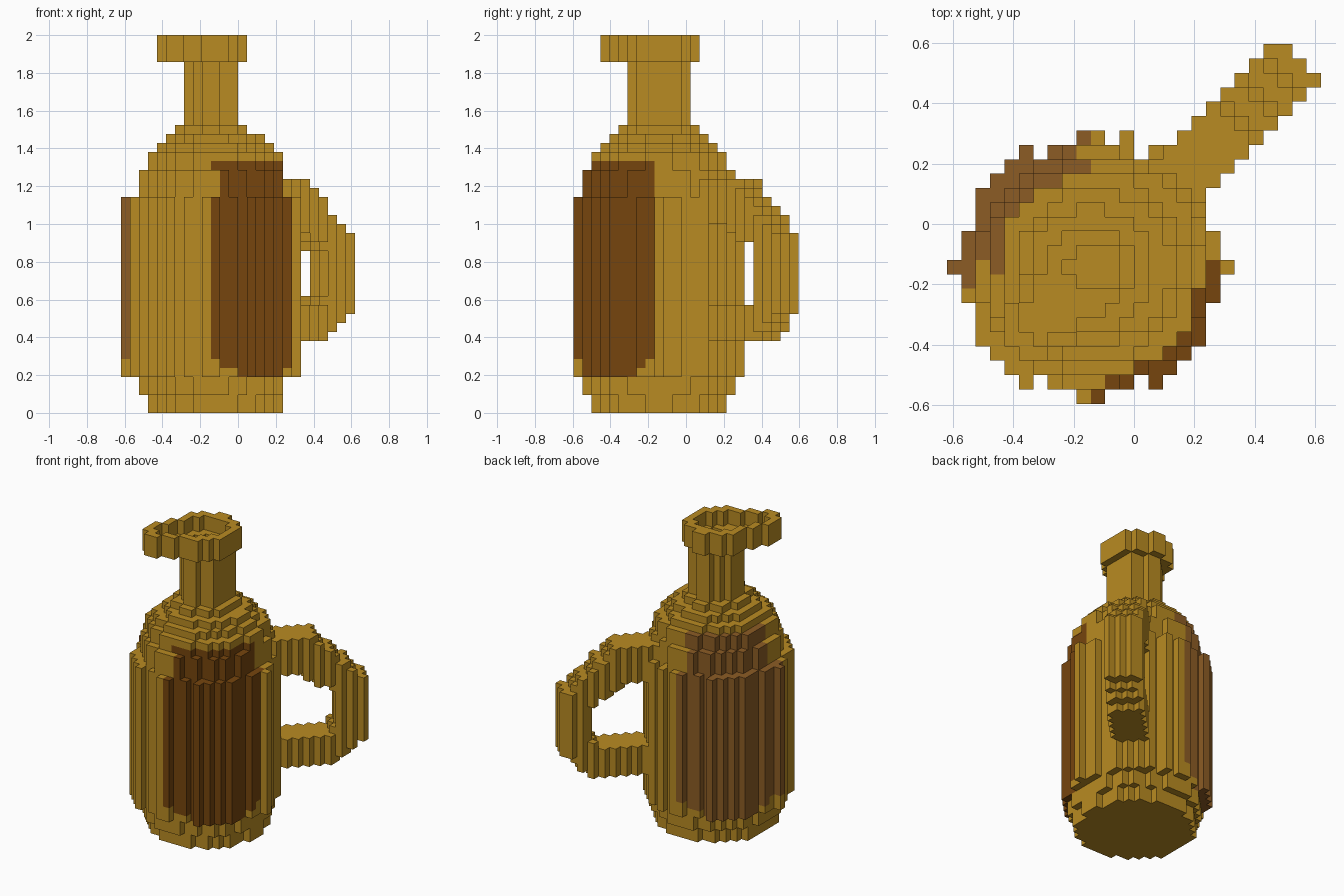
import bpy
import bmesh
from math import hypot

if "Cube" in bpy.data.objects:
    bpy.data.objects.remove(bpy.data.objects["Cube"], do_unlink=True)

V = 2 / 42                      # edge length of one block
NX, NY = 26, 25                 # blocks across and deep
CX, CY = 10.2, 9.5              # vertical axis of the bottle, in blocks
GOLD, DARK, LIGHT = 0, 1, 2


def make_material(name, rgb):
    m = bpy.data.materials.new(name)
    m.use_nodes = True
    m.diffuse_color = (*rgb, 1)
    m.node_tree.nodes["Principled BSDF"].inputs["Base Color"].default_value = (*rgb, 1)
    return m


materials = [make_material("golden glaze", (0.485, 0.258, 0.016)),
             make_material("dark brown patch", (0.180, 0.059, 0.004)),
             make_material("warm brown patch", (0.265, 0.107, 0.018))]


def diagonal(i, j, cx=CX):
    """Distance along the handle direction, and across it."""
    x, y = i + 0.5 - cx, j + 0.5 - CY
    return (x + y) / 2 ** 0.5, (y - x) / 2 ** 0.5


def layer(test, z0, z1):
    return {(i, j, k) for i in range(NX) for j in range(NY) if test(i, j)
            for k in range(z0, z1)}


def disc(r, z0, z1):
    return layer(lambda i, j: hypot(i + 0.5 - CX, j + 0.5 - CY) < r, z0, z1)


# Ribbed belly: first and last block of each row, front to back
ROWS = [(9, 10), (5, 14), (4, 15), (3, 16), (2, 17), (2, 17), (2, 17), (1, 18),
        (1, 18), (0, 19), (1, 18), (1, 18), (2, 17), (2, 17), (2, 17), (3, 16),
        (4, 15), (5, 14), (9, 12)]
GROOVES = {(6, 1), (13, 1), (6, 17), (13, 17), (11, 18)}


def in_belly(i, j):
    return j < len(ROWS) and ROWS[j][0] <= i <= ROWS[j][1] and (i, j) not in GROOVES


base = disc(7.5, 0, 2) | disc(8.2, 2, 4)
belly = layer(in_belly, 4, 24)
shoulder = set()
for r, z0, z1 in [(8.2, 24, 27), (7.5, 27, 29), (6.5, 29, 30), (5.4, 30, 31), (4.2, 31, 32)]:
    shoulder |= disc(r, z0, z1)
neck = disc(3.2, 32, 39) - disc(1.7, 34, 39)


# Pouring rim: a ring drawn out into a spout opposite the handle
def spout(length, width, taper):
    def test(i, j):
        s, p = diagonal(i, j)
        return 0 <= -s < length and abs(p) < width + taper * s
    return test


rim = disc(4.2, 39, 42) | layer(spout(7.7, 4.7, 0.43), 39, 42)
rim -= disc(2.7, 40, 42) | layer(spout(6.2, 3.2, 0.35), 40, 42) | disc(1.7, 39, 42)

# Handle: (reach, lowest block, highest block, gap start, gap end)
PROFILE = [(12.8, 8, 25, 12, 20), (13.9, 8, 25, 12, 19), (14.9, 8, 24, 12, 18),
           (16.2, 8, 23, 12, 18), (16.9, 8, 22, 13, 17), (18.3, 9, 21, 0, -1),
           (19.0, 10, 20, 0, -1), (20.5, 11, 19, 0, -1)]
handle = set()
for i in range(NX):
    for j in range(NY):
        s, p = diagonal(i, j, 10)
        if s < 7 or abs(p) > 2.1:
            continue
        for reach, low, high, gap0, gap1 in PROFILE:
            if s < reach:
                handle |= {(i, j, k) for k in range(low, high + 1)
                           if not gap0 <= k <= gap1}
                break
handle -= base | belly | shoulder

parts = {"base": base, "belly": belly, "shoulder": shoulder, "neck": neck,
         "pouring_rim": rim, "handle": handle}
solid = set().union(*parts.values())


def patch_colour(i, j, k):
    """Rounded brown patches on the two sides of the bottle."""
    s, p = diagonal(i, j, 10)
    if abs(p) < 3.5 or not 4 <= k <= 28:
        return GOLD
    reach = {4: 3.5, 5: 4.9}.get(k, 6.2 if k < 24 else 5.2)
    if p < 0:
        return DARK if abs(s) < reach and k <= 27 else GOLD
    return LIGHT if -reach - (0.6 if 5 < k < 24 else 0) < s < reach else GOLD


# Corner offsets of each block side, counter-clockwise seen from outside
SIDES = {}
for axis in range(3):
    for sign in (0, 1):
        quad = []
        for a, b in ((0, 0), (1, 0), (1, 1), (0, 1)):
            c = [0, 0, 0]
            c[axis], c[(axis + 1) % 3], c[(axis + 2) % 3] = sign, a, b
            quad.append(tuple(c))
        normal = [0, 0, 0]
        normal[axis] = 2 * sign - 1
        SIDES[tuple(normal)] = quad if sign else quad[::-1]


def build(name, cells):
    """Skin the outward block sides of one part."""
    bm = bmesh.new()
    verts = {}
    for i, j, k in sorted(cells):
        colour = patch_colour(i, j, k) if name in ("belly", "shoulder") else GOLD
        for (dx, dy, dz), quad in SIDES.items():
            if (i + dx, j + dy, k + dz) in solid:
                continue
            corners = []
            for a, b, c in quad:
                key = (i + a, j + b, k + c)
                if key not in verts:
                    verts[key] = bm.verts.new(((key[0] - NX / 2) * V,
                                               (key[1] - NY / 2) * V, key[2] * V))
                corners.append(verts[key])
            bm.faces.new(corners).material_index = colour
    mesh = bpy.data.meshes.new(name)
    bm.to_mesh(mesh)
    bm.free()
    for m in materials:
        mesh.materials.append(m)
    bpy.context.scene.collection.objects.link(bpy.data.objects.new(name, mesh))


for part_name, part_cells in parts.items():
    build(part_name, part_cells)
